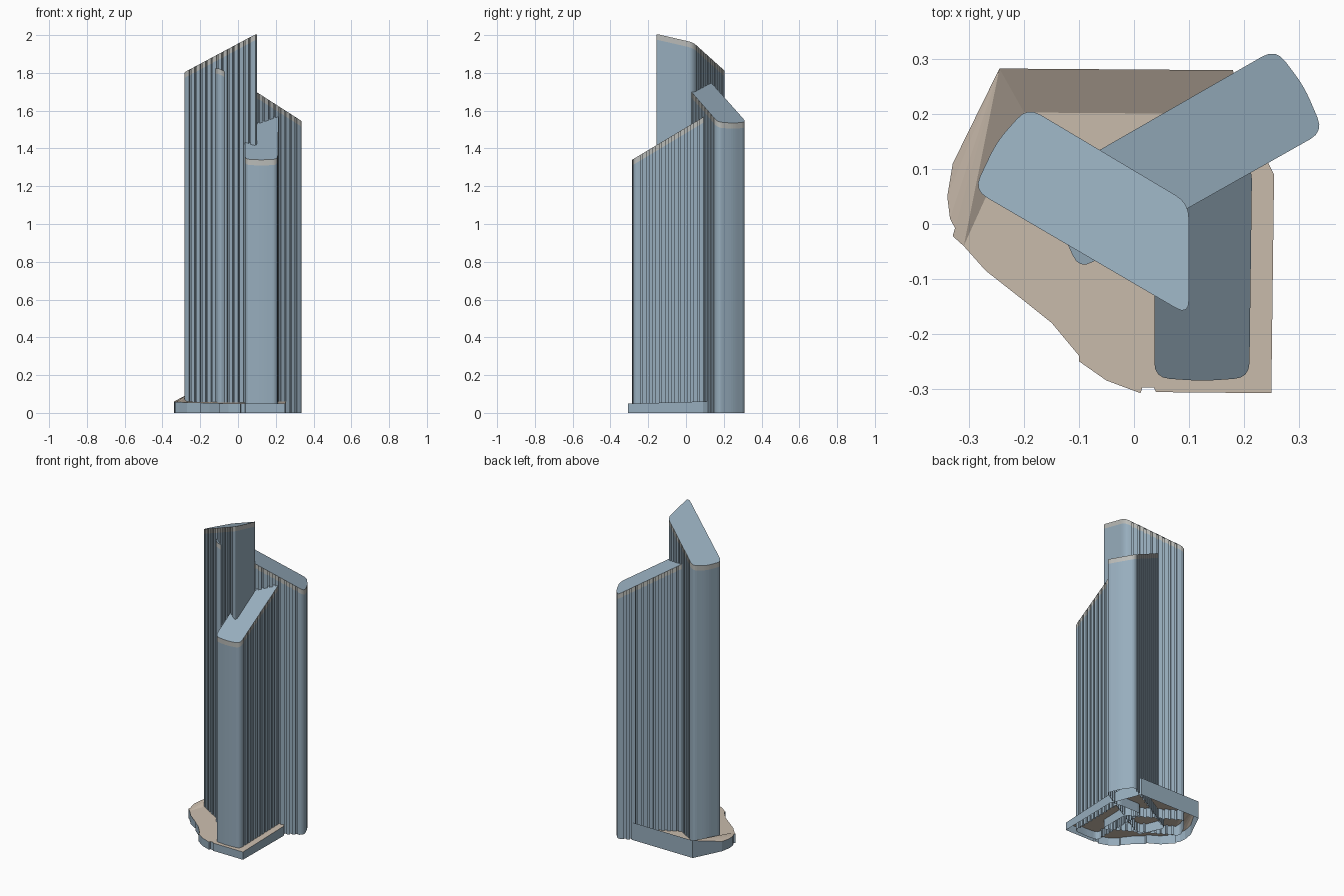
import bpy
import bmesh
from mathutils import Vector

if "Cube" in bpy.data.objects:
    bpy.data.objects.remove(bpy.data.objects["Cube"])


def material(name, color):
    mat = bpy.data.materials.new(name)
    mat.use_nodes = True
    mat.diffuse_color = (*color, 1)
    mat.node_tree.nodes["Principled BSDF"].inputs["Base Color"].default_value = (*color, 1)
    return mat


GLASS = material("blue grey facade", (0.31, 0.42, 0.51))
TRIM = material("pale parapet", (0.49, 0.50, 0.48))
STONE = material("tan paving", (0.60, 0.51, 0.42))


def make_object(name, bm, mats):
    mesh = bpy.data.meshes.new(name)
    bm.to_mesh(mesh)
    bm.free()
    for mat in mats:
        mesh.materials.append(mat)
    obj = bpy.data.objects.new(name, mesh)
    bpy.context.collection.objects.link(obj)
    return obj


def rounded(corners, radius=0.028, steps=4):
    """Replace each corner with a short arc; returns one point list per corner."""
    arcs = []
    pts = [Vector(c) for c in corners]
    for i, p in enumerate(pts):
        a = p + (pts[i - 1] - p).normalized() * radius
        b = p + (pts[(i + 1) % len(pts)] - p).normalized() * radius
        arcs.append([a.lerp(p, t / steps).lerp(p.lerp(b, t / steps), t / steps)
                     for t in range(steps + 1)])
    return arcs


def notches(a, b, pitch=0.032, width=0.011, depth=0.009):
    """Square grooves cut into the wall running from a to b."""
    along = (b - a).normalized()
    inward = Vector((-along.y, along.x)) * depth
    count = int((b - a).length / pitch)
    out = []
    for k in range(count):
        mid = a.lerp(b, (k + 0.5) / count)
        s, e = mid - along * width / 2, mid + along * width / 2
        out += [s, s + inward, e + inward, e]
    return out


def tower(name, corners, ribbed, roof, band=0.03):
    """Ribbed shaft with a slanted roof; corners run counter-clockwise."""
    arcs = rounded(corners)
    outline, profile = [], []
    for i, arc in enumerate(arcs):
        outline += arc
        profile += arc
        if i in ribbed:
            profile += notches(arc[-1], arcs[(i + 1) % len(arcs)][0])
    bm = bmesh.new()
    rings = [[bm.verts.new((p.x, p.y, z(p))) for p in profile]
             for z in (lambda p: 0, lambda p: roof(p) - band, roof)]
    for level in range(2):
        low, high = rings[level], rings[level + 1]
        for i in range(len(profile)):
            j = (i + 1) % len(profile)
            bm.faces.new((low[i], low[j], high[j], high[i])).material_index = level
    # flat roof sheet spans the grooves
    bm.faces.new([bm.verts.new((p.x, p.y, roof(p))) for p in outline])
    return make_object(name, bm, [GLASS, TRIM])


# Three towers meeting at the centre
tower("tall_tower",
      [(-0.292, 0.062), (0.1, -0.167), (0.1, 0.038), (-0.194, 0.213), (-0.25, 0.15)],
      {0, 2}, lambda p: 1.93 + 0.40 * p.x - 0.23 * p.y)
tower("back_tower",
      [(-0.1, -0.083), (0.345, 0.168), (0.31, 0.25), (0.258, 0.319), (-0.17, 0.073)],
      {0, 3}, lambda p: 1.53 + 0.56 * (0.338 - 0.866 * p.x - 0.5 * p.y) + 0.035)
tower("front_tower",
      [(0.037, -0.28), (0.124, -0.286), (0.21, -0.28), (0.215, 0.11), (0.037, 0.11)],
      {2, 4}, lambda p: 1.34 + 0.60 * (p.y + 0.285))

# Podium: open underneath, paving rising to a high back edge
left_side = [(-0.33, 0.11), (-0.34, 0.05), (-0.335, 0.01), (-0.322, -0.015),
             (-0.33, -0.022), (-0.31, -0.04)]
front_side = [(-0.27, -0.085), (-0.2, -0.125), (-0.2, -0.14), (-0.15, -0.18),
              (-0.1, -0.24), (-0.1, -0.25), (-0.05, -0.285), (0.012, -0.308),
              (0.015, -0.298), (0.036, -0.298), (0.04, -0.306), (0.25, -0.308),
              (0.255, 0.09), (0.245, 0.11)]
back_corners = [(0.18, 0.28), (-0.245, 0.283)]


def paving_height(y):
    return 0.11 if y > 0.25 else 0.058 + 0.03 * y


bm = bmesh.new()


def paving_vert(p):
    return bm.verts.new((*p, paving_height(p[1])))


left = [paving_vert(p) for p in left_side]
front = [paving_vert(p) for p in front_side]
back_right, apex = [paving_vert(p) for p in back_corners]
inner_left, inner_right = paving_vert((-0.2, 0.203)), paving_vert((0.2, 0.2))
top = [bm.faces.new((apex, inner_left, inner_right, back_right)),
       bm.faces.new([inner_left, left[-1]] + front + [inner_right]),
       bm.faces.new((apex, left[-1], inner_left))]
top += [bm.faces.new((apex, a, b)) for a, b in zip(left, left[1:])]
for face in top:
    face.material_index = 1
ring = left + front + [back_right, apex]
feet = [bm.verts.new((v.co.x, v.co.y, 0)) for v in ring]
for i in range(len(ring)):
    j = (i + 1) % len(ring)
    bm.faces.new((feet[i], feet[j], ring[j], ring[i]))
bmesh.ops.triangulate(bm, faces=top)
bmesh.ops.recalc_face_normals(bm, faces=bm.faces[:])
if sum(f.normal.z for f in bm.faces) < 0:
    bmesh.ops.reverse_faces(bm, faces=bm.faces[:])
make_object("podium", bm, [GLASS, STONE])
